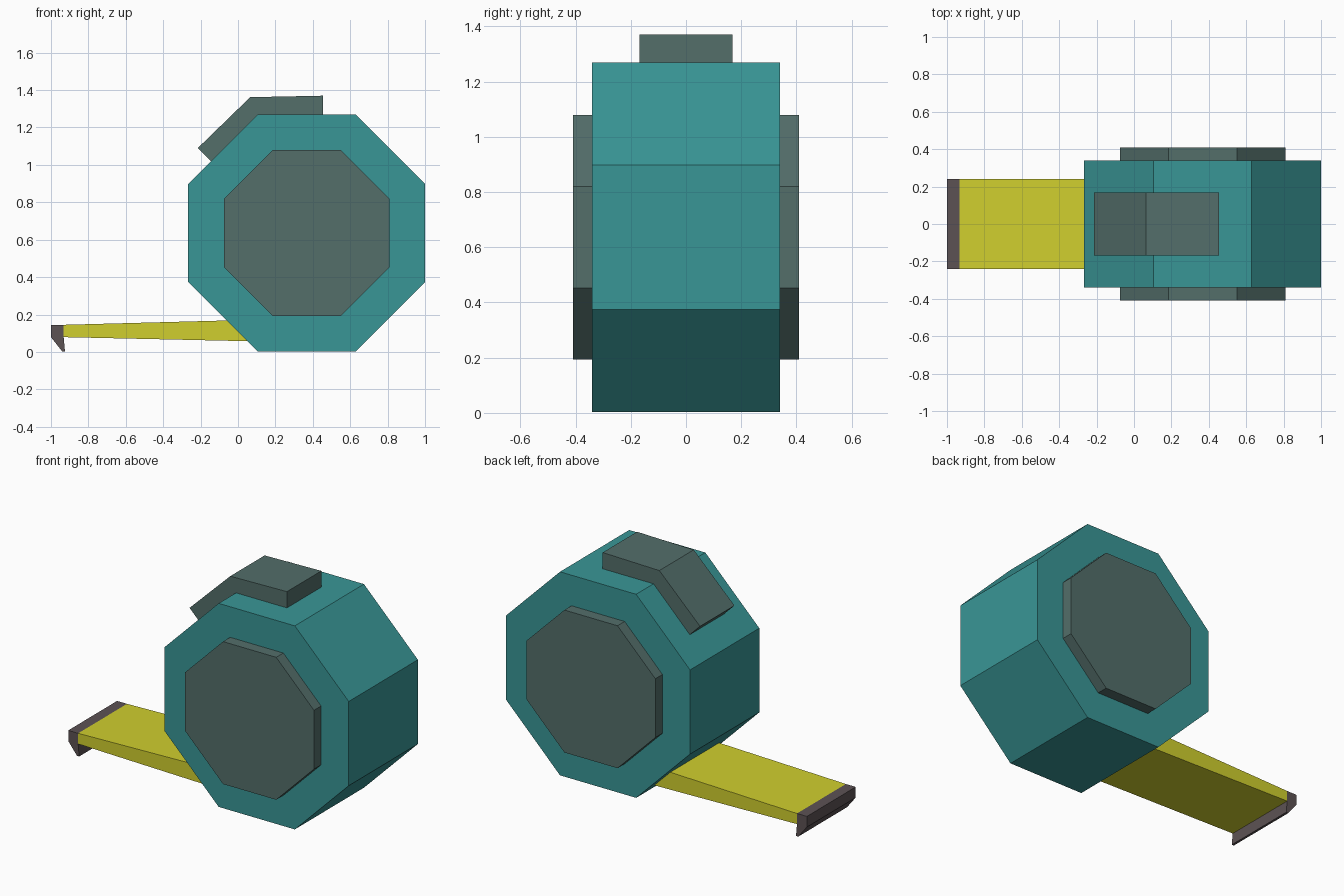
import bpy, bmesh

if "Cube" in bpy.data.objects:
    bpy.data.objects.remove(bpy.data.objects["Cube"])


def srgb(r, g, b):
    lin = lambda c: c / 12.92 if c <= 0.04045 else ((c + 0.055) / 1.055) ** 2.4
    return (lin(r / 255), lin(g / 255), lin(b / 255), 1)


def material(name, rgb):
    m = bpy.data.materials.new(name)
    m.diffuse_color = srgb(*rgb)
    m.use_nodes = True
    m.node_tree.nodes["Principled BSDF"].inputs["Base Color"].default_value = m.diffuse_color
    return m


teal = material("teal", (57, 150, 150))
grey = material("slate grey", (83, 110, 106))
yellow = material("tape yellow", (208, 207, 46))
brown = material("dark brown grey", (92, 82, 84))


def extrude_profile(name, points, y0, y1, mat):
    """Closed x-z profile extruded along y."""
    bm = bmesh.new()
    face = bm.faces.new([bm.verts.new((x, y0, z)) for x, z in points])
    ext = bmesh.ops.extrude_face_region(bm, geom=[face])["geom"]
    bmesh.ops.translate(bm, vec=(0, y1 - y0, 0),
                        verts=[v for v in ext if isinstance(v, bmesh.types.BMVert)])
    bmesh.ops.recalc_face_normals(bm, faces=bm.faces)
    mesh = bpy.data.meshes.new(name)
    bm.to_mesh(mesh)
    bm.free()
    mesh.materials.append(mat)
    ob = bpy.data.objects.new(name, mesh)
    bpy.context.collection.objects.link(ob)
    return ob


def octagon(cx, cz, r, s):
    """Octagon with half width r and half side length s."""
    return [(cx + a, cz + b) for a, b in
            ((-r, -s), (-s, -r), (s, -r), (r, -s), (r, s), (s, r), (-s, r), (-r, s))]


CX, CZ = 0.367, 0.636

# Case and the raised plates on both sides
extrude_profile("case", octagon(CX, CZ, 0.633, 0.262), -0.34, 0.34, teal)
for name, side in (("front_plate", -1), ("back_plate", 1)):
    extrude_profile(name, octagon(CX, CZ, 0.443, 0.183), side * 0.33, side * 0.41, grey)

# Bent lock button on the upper shoulder
extrude_profile("lock_button",
                [(0.455, 1.37), (0.065, 1.362), (-0.215, 1.09), (-0.13, 1.005),
                 (0.125, 1.25), (0.455, 1.25)], -0.169, 0.169, grey)

# Tape blade and its end hook
extrude_profile("tape", [(-0.932, 0.145), (-0.932, 0.079), (0.12, 0.056), (0.12, 0.173)],
                -0.24, 0.24, yellow)
extrude_profile("end_hook",
                [(-1.0, 0.145), (-0.932, 0.145), (-0.932, 0.079), (-0.925, 0.003),
                 (-0.94, 0.003), (-1.0, 0.079)], -0.24, 0.24, brown)
